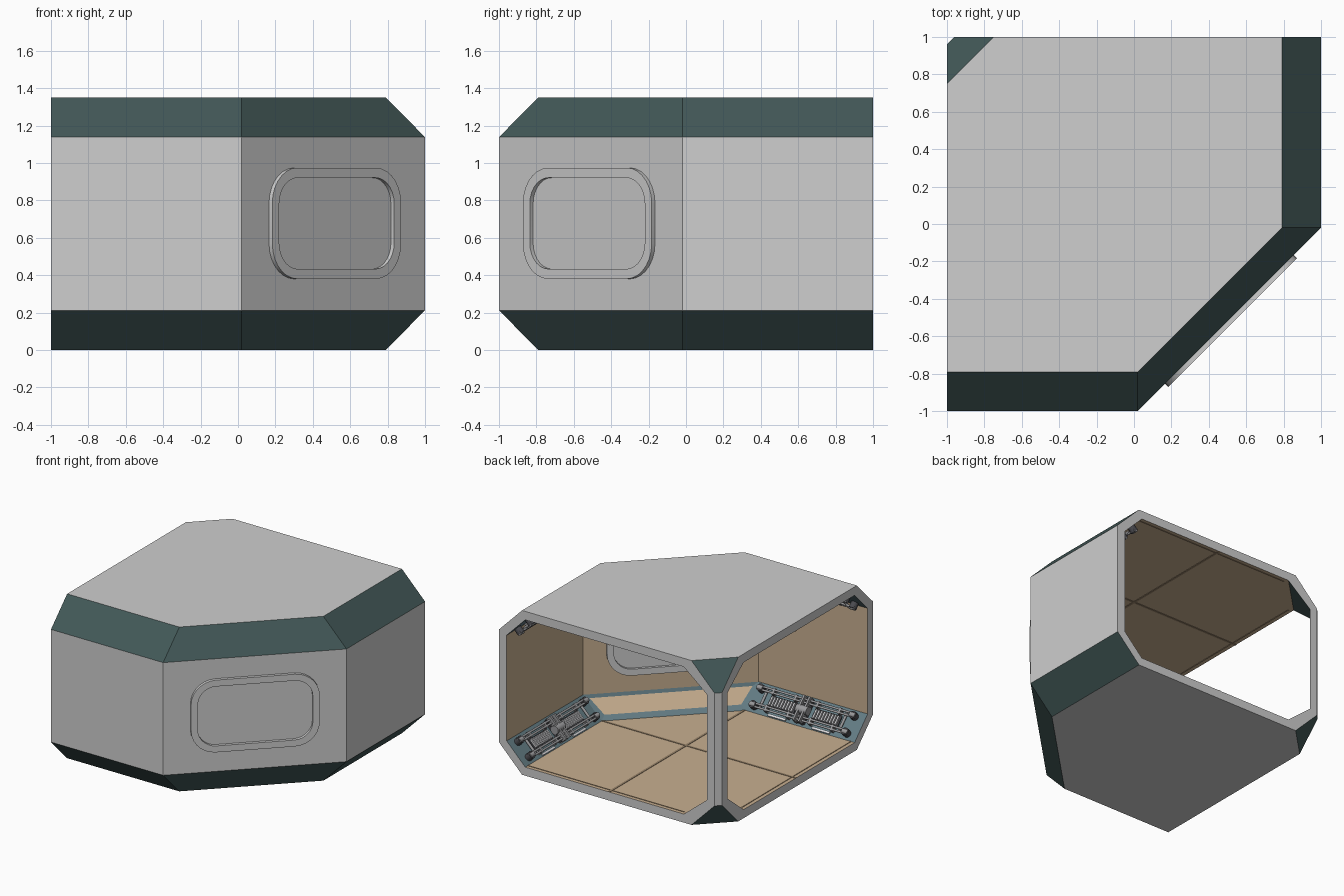
import bpy, bmesh, math
from mathutils import Matrix, Vector

if "Cube" in bpy.data.objects:
    bpy.data.objects.remove(bpy.data.objects["Cube"])

COLORS = {
    "wall grey": (0.62, 0.62, 0.62), "dark teal": (0.055, 0.098, 0.096),
    "tan panel": (0.58, 0.43, 0.28), "dark tan seam": (0.33, 0.24, 0.15),
    "blue grey panel": (0.125, 0.20, 0.23), "pipe grey": (0.32, 0.32, 0.33),
    "charcoal fitting": (0.07, 0.07, 0.08), "light metal": (0.68, 0.68, 0.70),
}
MATS = []
for name, c in COLORS.items():
    m = bpy.data.materials.new(name)
    m.diffuse_color = (*c, 1)
    m.use_nodes = True
    m.node_tree.nodes["Principled BSDF"].inputs["Base Color"].default_value = m.diffuse_color
    MATS.append(m)
GREY, TEAL, TAN, SEAM, BLUE, PIPE, DARK, LIGHT = range(8)


def finish(bm, name, smooth=False):
    bmesh.ops.recalc_face_normals(bm, faces=bm.faces[:])
    me = bpy.data.meshes.new(name)
    bm.to_mesh(me)
    bm.free()
    for m in MATS:
        me.materials.append(m)
    ob = bpy.data.objects.new(name, me)
    bpy.context.collection.objects.link(ob)
    if smooth:
        bpy.ops.object.select_all(action='DESELECT')
        ob.select_set(True)
        bpy.context.view_layer.objects.active = ob
        bpy.ops.object.shade_smooth_by_angle(angle=math.radians(35))
    return ob


def paint(verts, mat):
    for f in {f for v in verts for f in v.link_faces}:
        f.material_index = mat


def box(bm, M, c, s, mat):
    r = bmesh.ops.create_cube(bm, size=1, matrix=M @ Matrix.Translation(c) @ Matrix.Diagonal((*s, 1)))
    paint(r["verts"], mat)


def rod(bm, M, c, axis, r, length, mat, sides=12):
    rot = {"u": Matrix.Rotation(math.pi / 2, 4, 'Y'), "v": Matrix.Rotation(math.pi / 2, 4, 'X'),
           "w": Matrix.Identity(4)}[axis]
    g = bmesh.ops.create_cone(bm, cap_ends=True, segments=sides, radius1=r, radius2=r, depth=length,
                              matrix=M @ Matrix.Translation(c) @ rot)
    paint(g["verts"], mat)


def frame_matrix(o, u, v, w):
    M = Matrix((Vector(u).normalized(), Vector(v).normalized(), Vector(w).normalized())).transposed().to_4x4()
    M.translation = o
    return M


# Shell: an outer and an inner lofted skin, open at the back and left, joined by rims
H = 1.35
T = 0.07


def rings(mid, end, z_end, z_mid):
    return [[(x, y, z) for x, y in p] for p, z in
            ((end, z_end), (mid, z_mid), (mid, H - z_mid), (end, H - z_end))]


outer = rings([(-1, -1), (.02, -1), (1, -.02), (1, 1), (-.96, 1), (-1, .96)],
              [(-1, -.79), (.02, -.79), (.79, -.02), (.79, 1), (-.75, 1), (-1, .75)], 0, .212)
a, b, c = -.009, .93, .761
inner = rings([(-1, -b), (a, -b), (b, -a), (b, 1), (-.89, 1), (-1, .89)],
              [(-1, -c), (a, -c), (c, -a), (c, 1), (-.68, 1), (-1, .68)], T, .241)
bm = bmesh.new()
skins = [[[bm.verts.new(p) for p in ring] for ring in skin] for skin in (outer, inner)]
insets = []
for s, R in enumerate(skins):
    for k in range(3):
        for i in (0, 1, 2, 4):
            j = (i + 1) % 6
            f = bm.faces.new((R[k][i], R[k][j], R[k + 1][j], R[k + 1][i]))
            if k == 1:
                f.material_index = GREY if s == 0 or i == 4 else TAN
            else:
                f.material_index = TEAL if s == 0 or i == 4 else BLUE
                if s == 1 and i == 1:
                    insets.append(f)
    for k in (0, 3):
        bm.faces.new(R[k]).material_index = (GREY, TAN)[s]
for i in (3, 5):
    j = (i + 1) % 6
    loops = [[R[k][i] for k in range(4)] + [R[k][j] for k in (3, 2, 1, 0)] for R in skins]
    for n in range(8):
        m = (n + 1) % 8
        bm.faces.new((loops[0][n], loops[0][m], loops[1][m], loops[1][n])).material_index = GREY
bmesh.ops.recalc_face_normals(bm, faces=bm.faces[:])
# tan inset on the diagonal sloped panels
for f in insets:
    bmesh.ops.inset_individual(bm, faces=[f], thickness=.055, depth=-.008)
    f.material_index = TAN
finish(bm, "room_shell")

# Seam strips crossing floor and ceiling, plus border strips by the openings
bm = bmesh.new()
I = Matrix.Identity(4)
for z in (T, H - T):
    h = .006
    box(bm, I, (0, (1 - c) / 2, z), (.018, 1 + c, h), SEAM)
    box(bm, I, ((c - 1) / 2, 0, z), (1 + c, .018, h), SEAM)
    box(bm, I, ((c - .66) / 2, .965, z), (c + .66, .01, h), SEAM)
    box(bm, I, (-.965, (.66 - c) / 2, z), (.01, c + .66, h), SEAM)
finish(bm, "panel_seams")


# Window frame: rounded ring standing off the diagonal wall
def rounded(hw, hh, r, n=7):
    pts = []
    for q, (sx, sy) in enumerate(((1, 1), (-1, 1), (-1, -1), (1, -1))):
        for k in range(n + 1):
            t = math.pi / 2 * (q + k / n)
            pts.append((sx * (hw - r) + r * math.cos(t), sy * (hh - r) + r * math.sin(t)))
    return pts


def window(name, M, plate):
    bm = bmesh.new()
    o, i = rounded(.487, .297, .19), rounded(.435, .244, .14)
    loops = [[bm.verts.new(M @ Vector((x, y, z))) for x, y in p]
             for p, z in ((o, -.004), (o, .025), (i, .025), (i, -.004))]
    n = len(o)
    for q in range(4):
        A, B = loops[q], loops[(q + 1) % 4]
        for k in range(n):
            bm.faces.new((A[k], A[(k + 1) % n], B[(k + 1) % n], B[k]))
    if plate:
        bm.faces.new([bm.verts.new(M @ Vector((x, y, .004))) for x, y in i])
    finish(bm, name, True)


d = T / math.sqrt(2)
window("window_frame_outside", frame_matrix((.51, -.51, .677), (1, 1, 0), (0, 0, 1), (1, -1, 0)), False)
window("window_frame_inside", frame_matrix((.51 - d, -.51 + d, .677), (-1, -1, 0), (0, 0, 1), (-1, 1, 0)), True)


# Service gear on a sloped panel: u runs along it, v up the slope, w off the face
def gear(name, M):
    bm = bmesh.new()
    for v in (-.07, .07):
        for dv in (-.013, .013):
            rod(bm, M, (0, v + dv, .04), "u", .009, .86, PIPE)
        for u in (-.42, .42):
            rod(bm, M, (u, v, .025), "w", .03, .05, DARK)
            rod(bm, M, (u, v, .04), "u", .02, .05, PIPE)
        for u in (-.3, -.1, .1, .3):
            box(bm, M, (u, v, .024), (.018, .05, .048), PIPE)
    box(bm, M, (0, 0, .012), (.09, .2, .024), DARK)
    for u in (-.025, .025):
        box(bm, M, (u, 0, .035), (.016, .21, .07), PIPE)
    rod(bm, M, (0, 0, .04), "u", .035, .1, PIPE)
    for side in (-1, 1):
        box(bm, M, (side * .2, 0, .006), (.24, .09, .012), DARK)
        for k in range(9):
            box(bm, M, (side * (.1 + .025 * k), 0, .018), (.013, .075, .02), LIGHT)
        box(bm, M, (side * .2, -.105, .006), (.16, .018, .012), LIGHT)
        rod(bm, M, (side * .36, 0, .03), "v", .011, .15, PIPE)
    finish(bm, name, True)


for level, z, s in (("lower", .155, 1), ("upper", H - .155, -1)):
    gear(level + "_front_gear", frame_matrix((-.49, -.8455, z), (1, 0, 0), (0, -1, s), (0, 1, s)))
    gear(level + "_right_gear", frame_matrix((.8455, .49, z), (0, 1, 0), (1, 0, s), (-1, 0, s)))
